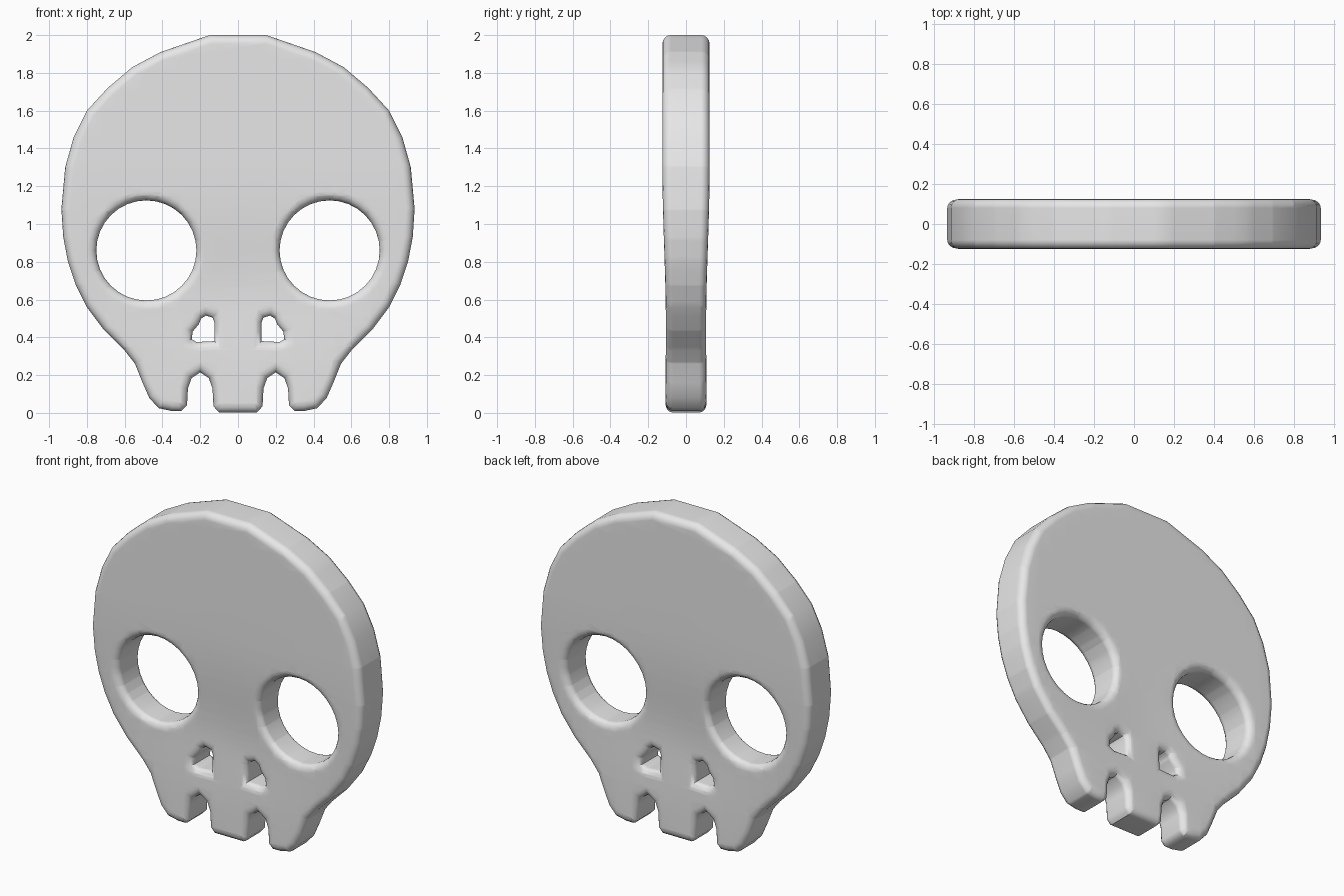
import bpy, bmesh, math
from mathutils import Vector, Matrix

HALF, ROUND = 0.125, 0.045

if "Cube" in bpy.data.objects:
    bpy.data.objects.remove(bpy.data.objects["Cube"], do_unlink=True)

# Bone material
bone = bpy.data.materials.new("light grey")
bone.use_nodes = True
bone.diffuse_color = (0.8, 0.8, 0.8, 1)
bone.node_tree.nodes["Principled BSDF"].inputs["Base Color"].default_value = (0.8, 0.8, 0.8, 1)

# Half outline: cranium, cheek, jaw, outer tooth, gap, centre tooth
half = [(0.15, 2), (0.41, 1.91), (0.56, 1.83), (0.69, 1.72), (0.8, 1.6), (0.87, 1.46),
        (0.915, 1.3), (0.935, 1.08), (0.925, 0.93), (0.9, 0.8), (0.86, 0.68), (0.8, 0.56),
        (0.71, 0.44), (0.6, 0.33), (0.545, 0.26), (0.505, 0.16), (0.47, 0.08), (0.42, 0.025),
        (0.35, 0.01), (0.3, 0.01), (0.27, 0.04), (0.265, 0.13), (0.245, 0.185), (0.2, 0.215),
        (0.155, 0.185), (0.135, 0.13), (0.13, 0.035), (0.1, 0.002)]
nose = [(0.125, 0.38), (0.22, 0.375), (0.245, 0.39), (0.24, 0.43), (0.207, 0.47),
        (0.195, 0.5), (0.17, 0.515), (0.135, 0.505), (0.125, 0.48)]
eye = [(0.485 + 0.265 * math.cos(a), 0.86 + 0.265 * math.sin(a))
       for a in (2 * math.pi * i / 32 for i in range(32))]


def mirrored(points):
    return [(-x, z) for x, z in reversed(points)]


# Rounded plate with eye and nose holes
curve = bpy.data.curves.new("skull_plate", "CURVE")
curve.dimensions = "2D"
curve.fill_mode = "BOTH"
curve.extrude = HALF - ROUND
curve.bevel_depth = ROUND
curve.bevel_resolution = 3
curve.offset = -ROUND
for loop in (half + mirrored(half), eye, mirrored(eye), nose, mirrored(nose)):
    spline = curve.splines.new("POLY")
    spline.points.add(len(loop) - 1)
    for point, (x, z) in zip(spline.points, loop):
        point.co = (x, z, 0, 1)
    spline.use_cyclic_u = True

skull = bpy.data.objects.new("skull_plate", curve)
bpy.context.collection.objects.link(skull)
bpy.ops.object.select_all(action="DESELECT")
skull.select_set(True)
bpy.context.view_layer.objects.active = skull
bpy.ops.object.convert(target="MESH")
skull = bpy.context.view_layer.objects.active

bm = bmesh.new()
bm.from_mesh(skull.data)
bmesh.ops.remove_doubles(bm, verts=bm.verts, dist=0.0005)
bmesh.ops.transform(bm, matrix=Matrix.Rotation(math.pi / 2, 4, "X"), verts=bm.verts)


def slice_at(point, normal):
    bmesh.ops.bisect_plane(bm, geom=bm.verts[:] + bm.edges[:] + bm.faces[:],
                           plane_co=point, plane_no=normal, dist=0.0005)


# Grid cuts that let the face be dished
for i in range(14):
    slice_at(Vector((0, 0, 0.27 + 0.08 * i)), Vector((0, 0, 1)))
for i in range(-8, 9):
    slice_at(Vector((0.1 * i, 0, 0)), Vector((1, 0, 0)))

# Thin the jaw and sink the middle of the face slightly
for v in bm.verts:
    x, z = v.co.x, v.co.z
    t = min(1, max(0, (1.3 - z) / 0.8))
    taper = 0.016 * t * t * (3 - 2 * t)
    dish = 0.02 * math.exp(-(x / 0.5) ** 2 - ((z - 0.65) / 0.3) ** 2)
    v.co.y *= 1 - (taper + dish) / HALF
bmesh.ops.recalc_face_normals(bm, faces=bm.faces)
bm.to_mesh(skull.data)
bm.free()

skull.data.materials.clear()
skull.data.materials.append(bone)
bpy.ops.object.shade_smooth_by_angle(angle=math.radians(45))
weighted = skull.modifiers.new("even_shading", "WEIGHTED_NORMAL")
weighted.keep_sharp = True
